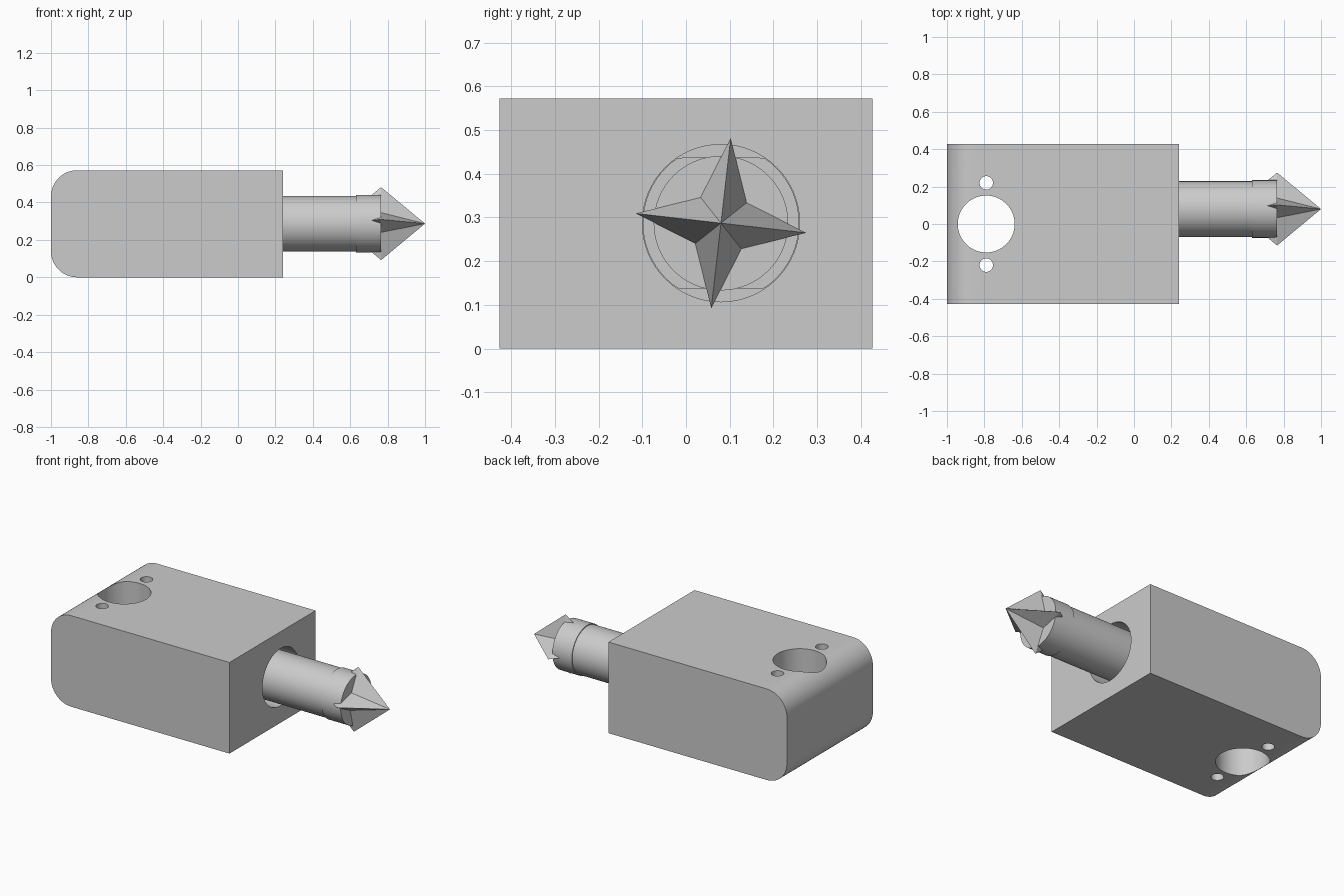
import bpy, bmesh
from math import sin, cos, pi, radians
from mathutils import Matrix, Vector

cube = bpy.data.objects.get("Cube")
if cube:
    bpy.data.objects.remove(cube, do_unlink=True)

grey = bpy.data.materials.new("plain grey")
grey.use_nodes = True
grey.diffuse_color = (0.6, 0.6, 0.6, 1)
grey.node_tree.nodes["Principled BSDF"].inputs["Base Color"].default_value = (0.6, 0.6, 0.6, 1)

AXIS_Y, AXIS_Z = 0.08, 0.287      # centre line of the plunger
HALF_Y, HEIGHT = 0.427, 0.572     # block size


def finish(name, bm, smooth=True):
    bmesh.ops.recalc_face_normals(bm, faces=bm.faces)
    mesh = bpy.data.meshes.new(name)
    bm.to_mesh(mesh)
    bm.free()
    mesh.materials.append(grey)
    obj = bpy.data.objects.new(name, mesh)
    bpy.context.collection.objects.link(obj)
    if smooth:
        shade(obj)
    return obj


def select(obj):
    bpy.ops.object.select_all(action='DESELECT')
    obj.select_set(True)
    bpy.context.view_layer.objects.active = obj


def shade(obj):
    select(obj)
    bpy.ops.object.shade_smooth_by_angle(angle=radians(30))


def prism(name, outline, sweep):
    """Extrude a closed outline of 3D points along a vector."""
    bm = bmesh.new()
    face = bm.faces.new([bm.verts.new(p) for p in outline])
    new = bmesh.ops.extrude_face_region(bm, geom=[face])["geom"]
    bmesh.ops.translate(bm, vec=sweep, verts=[v for v in new if isinstance(v, bmesh.types.BMVert)])
    return finish(name, bm)


def circle(radius, n=64):
    return [(radius * cos(2 * pi * i / n), radius * sin(2 * pi * i / n)) for i in range(n)]


def rod(name, radius, x0, x1, flat=1.0):
    """Cylinder along the plunger axis, with optional flats above and below."""
    pts = [(x0, AXIS_Y + y, AXIS_Z + max(-flat, min(flat, z))) for y, z in circle(radius)]
    return prism(name, pts, (x1 - x0, 0, 0))


def drill(body, cutter):
    cutter.hide_render = True
    mod = body.modifiers.new("drill", 'BOOLEAN')
    mod.operation, mod.solver, mod.object = 'DIFFERENCE', 'EXACT', cutter
    select(body)
    bpy.ops.object.modifier_apply(modifier=mod.name)
    bpy.data.objects.remove(cutter, do_unlink=True)


# Block with two rounded rear edges
R = 0.14
outline = [(0.24, -HALF_Y, 0), (0.24, -HALF_Y, HEIGHT)]
for cz, start in ((HEIGHT - R, pi / 2), (R, pi)):
    for i in range(17):
        a = start + pi / 2 * i / 16
        outline.append((-1 + R + R * cos(a), -HALF_Y, cz + R * sin(a)))
block = prism("block", outline, (0, 2 * HALF_Y, 0))

# Vertical through holes: one large, two small
for y, r in ((0, 0.152), (0.22, 0.036), (-0.22, 0.036)):
    pts = [(-0.79 + a, y + b, -0.1) for a, b in circle(r)]
    drill(block, prism("hole_cutter", pts, (0, 0, 0.8)))

# Blind bore for the plunger
drill(block, rod("bore_cutter", 0.18, -0.3, 0.4))
shade(block)

# Plunger parts
rod("plunger_flange", 0.179, -0.29, -0.15, flat=0.15)
rod("plunger_shaft", 0.149, -0.29, 0.7)
rod("plunger_collar", 0.154, 0.63, 0.765)

# Four-pointed star tip, tapering forward and back
bm = bmesh.new()
ring = []
for i in range(8):
    r = 0.075 if i % 2 else 0.196
    a = radians(83.5 + 45 * i)
    ring.append(bm.verts.new((0.765, AXIS_Y + r * cos(a), AXIS_Z + r * sin(a))))
for x in (1.0, 0.53):
    apex = bm.verts.new((x, AXIS_Y, AXIS_Z))
    for i in range(8):
        bm.faces.new((ring[i], ring[(i + 1) % 8], apex))
finish("star_tip", bm, smooth=False)
